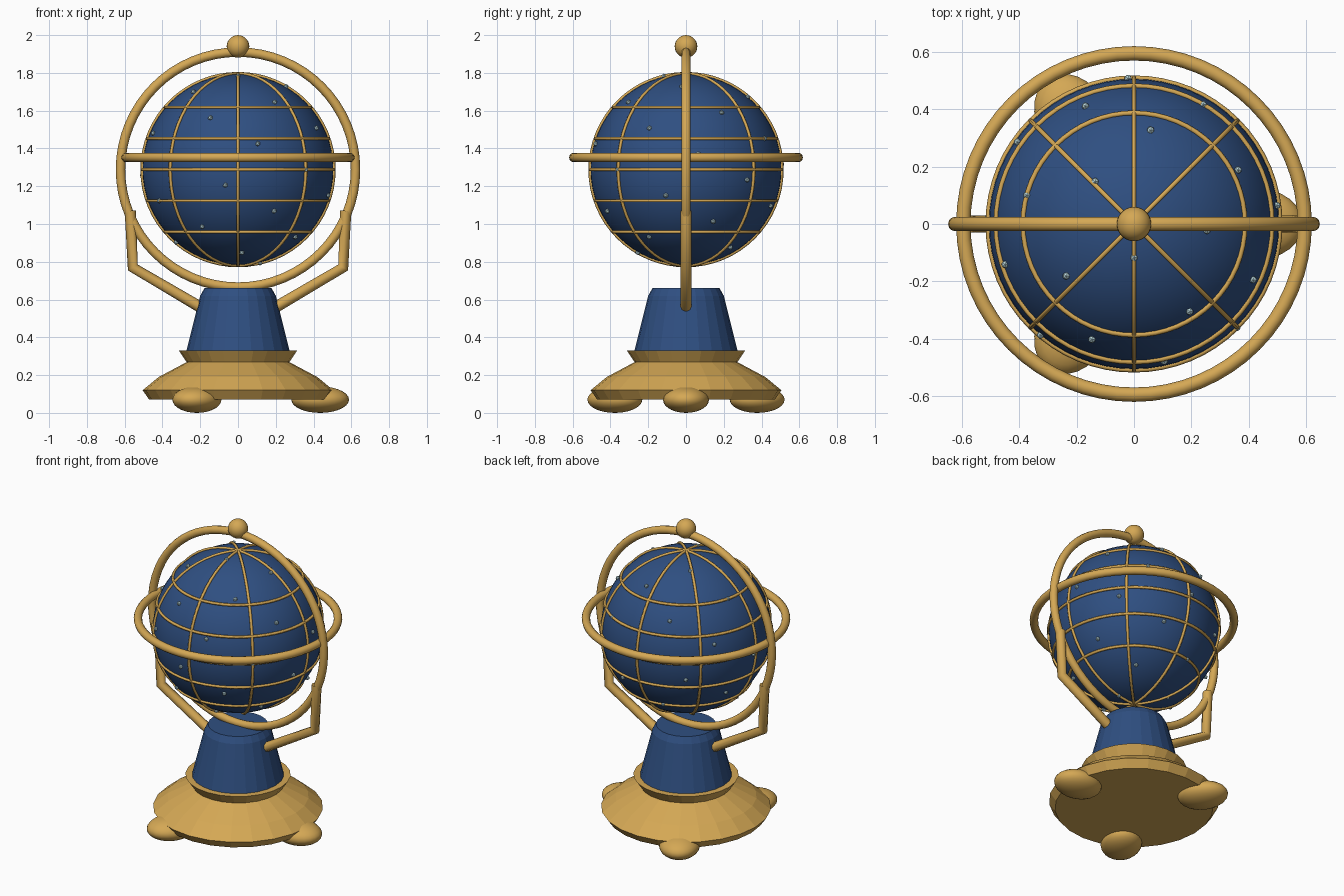
import bpy, bmesh, math
from mathutils import Matrix, Vector

if "Cube" in bpy.data.objects:
    bpy.data.objects.remove(bpy.data.objects["Cube"])

CZ = 1.288      # globe centre height
R = 0.508       # radius of the grid wires and stars


def material(name, rgb):
    m = bpy.data.materials.new(name)
    m.diffuse_color = (*rgb, 1)
    m.use_nodes = True
    m.node_tree.nodes["Principled BSDF"].inputs["Base Color"].default_value = m.diffuse_color
    return m


GOLD = material("brass", (0.66, 0.39, 0.09))
BLUE = material("deep_blue", (0.028, 0.078, 0.22))
PALE = material("pale_star", (0.47, 0.66, 0.70))


def finish(name, bm, mat, smooth=True):
    bmesh.ops.recalc_face_normals(bm, faces=bm.faces)
    me = bpy.data.meshes.new(name)
    bm.to_mesh(me)
    bm.free()
    me.materials.append(mat)
    for p in me.polygons:
        p.use_smooth = smooth
    ob = bpy.data.objects.new(name, me)
    bpy.context.collection.objects.link(ob)
    return ob


def lathe(name, profile, mat, n=24):
    """Faceted solid of revolution from (radius, height) points, capped."""
    bm = bmesh.new()
    rings = [[bm.verts.new((r * math.cos(2 * math.pi * k / n),
                            r * math.sin(2 * math.pi * k / n), z))
              for k in range(n)] for r, z in profile]
    for a, b in zip(rings, rings[1:]):
        for k in range(n):
            j = (k + 1) % n
            bm.faces.new((a[k], a[j], b[j], b[k]))
    bm.faces.new(rings[0][::-1])
    bm.faces.new(rings[-1])
    return finish(name, bm, mat, False)


def torus(name, major, minor, matrix, n=64, m=10):
    bm = bmesh.new()
    rings = []
    for i in range(n):
        a = 2 * math.pi * i / n
        ring = []
        for j in range(m):
            b = 2 * math.pi * j / m
            r = major + minor * math.cos(b)
            p = Vector((r * math.cos(a), r * math.sin(a), minor * math.sin(b)))
            ring.append(bm.verts.new(matrix @ p))
        rings.append(ring)
    for i in range(n):
        a, b = rings[i], rings[(i + 1) % n]
        for j in range(m):
            k = (j + 1) % m
            bm.faces.new((a[j], b[j], b[k], a[k]))
    return finish(name, bm, GOLD)


def ball(name, matrix, mat, u=24, v=14):
    bm = bmesh.new()
    bmesh.ops.create_uvsphere(bm, u_segments=u, v_segments=v, radius=1, matrix=matrix)
    return finish(name, bm, mat)


def at(x, y, z):
    return Matrix.Translation((x, y, z))


# Stand: dished base, flared collar and tapered pedestal
lathe("base", [(0.47, 0.07), (0.505, 0.12), (0.42, 0.19), (0.27, 0.27)], GOLD)
lathe("collar", [(0.27, 0.265), (0.313, 0.33)], GOLD)
lathe("pedestal", [(0.275, 0.32), (0.20, 0.62), (0.178, 0.66)], BLUE)

# Three flattened feet
for i in range(3):
    ball(f"foot_{i + 1}",
         Matrix.Rotation(i * math.tau / 3, 4, 'Z') @ at(0.435, 0, 0.07)
         @ Matrix.Diagonal((0.153, 0.122, 0.07, 1)), GOLD)

# Globe
ball("globe", at(0, 0, CZ) @ Matrix.Scale(0.505, 4), BLUE, 64, 32)

# Grid wires: four full meridian circles and five parallels
upright = Matrix.Rotation(math.pi / 2, 4, 'X')
for i in range(4):
    torus(f"meridian_{i + 1}", R, 0.009,
          at(0, 0, CZ) @ Matrix.Rotation(i * math.pi / 4, 4, 'Z') @ upright, m=6)
for i in range(-2, 3):
    h = i * 0.165
    torus(f"parallel_{i + 3}", math.sqrt(R * R - h * h), 0.009, at(0, 0, CZ + h), m=6)

# Outer rings and top finial
torus("vertical_ring", 0.622, 0.025, at(0, 0, CZ) @ upright, m=12)
torus("horizon_ring", 0.594, 0.025, at(0, 0, 1.352), m=12)
ball("finial", at(0, 0, 1.94) @ Matrix.Scale(0.06, 4), GOLD)

# Bent support arms
for side, label in ((-1, "left"), (1, "right")):
    cu = bpy.data.curves.new(f"{label}_arm", 'CURVE')
    cu.dimensions = '3D'
    cu.bevel_depth = 0.03
    cu.bevel_resolution = 2
    cu.use_fill_caps = True
    sp = cu.splines.new('POLY')
    path = [(0.20, 0.56), (0.557, 0.77), (0.57, 1.07)]
    sp.points.add(len(path) - 1)
    for pt, (x, z) in zip(sp.points, path):
        pt.co = (side * x, 0, z, 1)
    cu.materials.append(GOLD)
    bpy.context.collection.objects.link(bpy.data.objects.new(f"{label}_arm", cu))

# Stars spread over the globe on a golden-angle spiral
bm = bmesh.new()
COUNT = 37
for i in range(COUNT):
    h = R * (1 - (2 * i + 1) / COUNT)
    r = math.sqrt(R * R - h * h)
    a = -math.pi / 2 - i * math.pi * (3 - math.sqrt(5))
    bmesh.ops.create_icosphere(bm, subdivisions=1, radius=0.014,
                               matrix=at(r * math.cos(a), r * math.sin(a), CZ + h))
finish("stars", bm, PALE, False)
